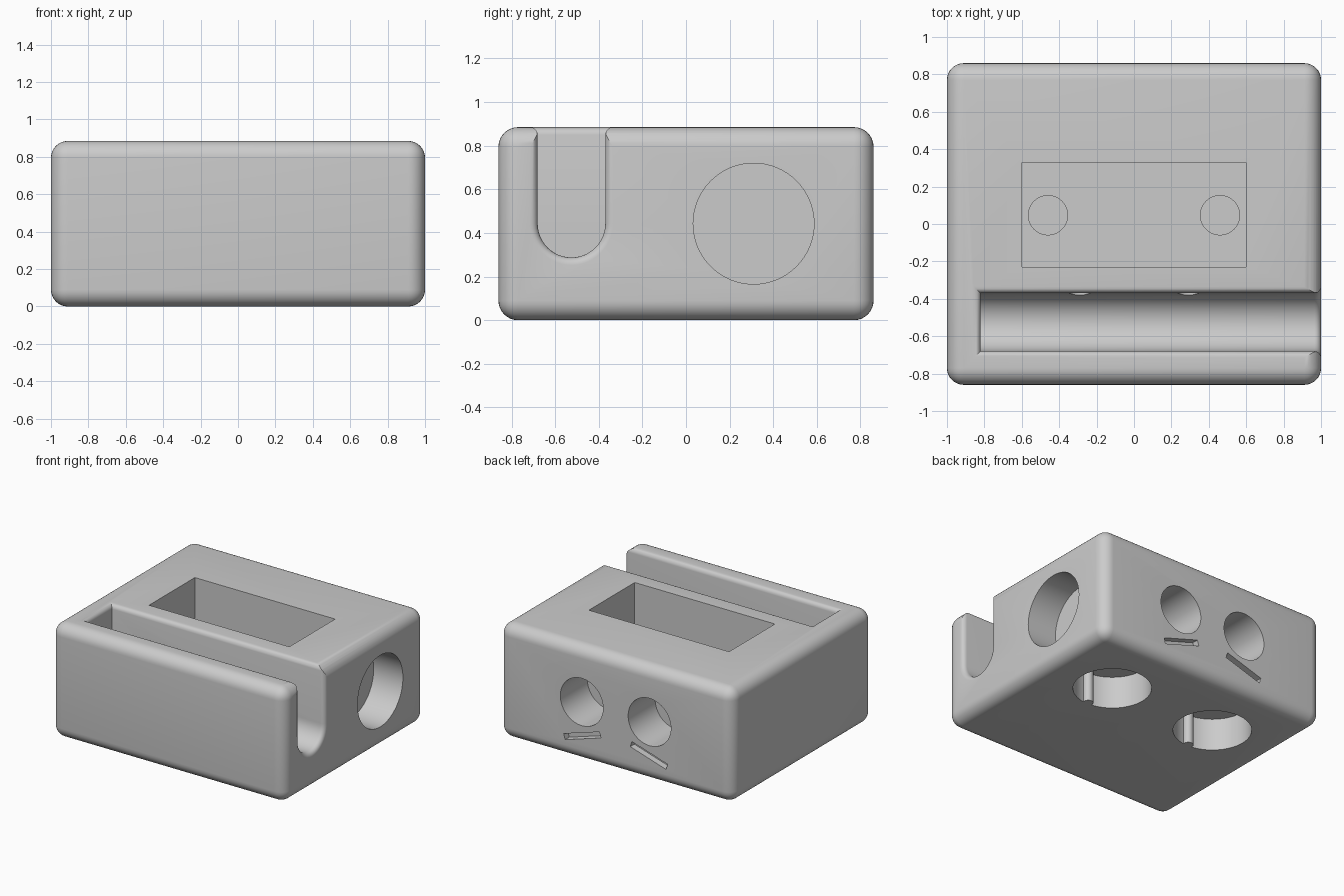
import bpy, bmesh, math
from mathutils import Matrix, Vector

if "Cube" in bpy.data.objects:
    bpy.data.objects.remove(bpy.data.objects["Cube"], do_unlink=True)

H = 0.885          # block height
MID = H / 2

grey = bpy.data.materials.new("plain_grey")
grey.use_nodes = True
grey.diffuse_color = (0.6, 0.6, 0.6, 1)
grey.node_tree.nodes["Principled BSDF"].inputs["Base Color"].default_value = (0.6, 0.6, 0.6, 1)


def make_object(name, bm):
    bmesh.ops.recalc_face_normals(bm, faces=bm.faces)
    mesh = bpy.data.meshes.new(name)
    bm.to_mesh(mesh)
    bm.free()
    mesh.materials.append(grey)
    obj = bpy.data.objects.new(name, mesh)
    bpy.context.collection.objects.link(obj)
    return obj


def box(name, center, size, tilt=0):
    bm = bmesh.new()
    bmesh.ops.create_cube(bm, size=1, matrix=Matrix.Translation(center)
                          @ Matrix.Rotation(tilt, 4, 'Y') @ Matrix.Diagonal((*size, 1)))
    return make_object(name, bm)


def cylinder(name, start, end, radius, sides=64):
    a, b = Vector(start), Vector(end)
    turn = (b - a).to_track_quat('Z', 'Y').to_matrix().to_4x4()
    bm = bmesh.new()
    bmesh.ops.create_cone(bm, cap_ends=True, segments=sides, radius1=radius, radius2=radius,
                          depth=(b - a).length, matrix=Matrix.Translation((a + b) / 2) @ turn)
    return make_object(name, bm)


def slot_cutter():
    """U-shaped channel whose top rim and open end flare out in a small fillet."""
    y_mid, radius, fillet, x_closed = -0.525, 0.155, 0.035, -0.82
    flare = [(fillet * (1 - math.cos(t)), H - fillet + fillet * math.sin(t))
             for t in [i * math.pi / 10 for i in range(6)]]
    flare.append((fillet, H + 0.1))

    def ring(x, grow, closed=False):
        r = radius + grow
        left = [(-r - f, z, f) for f, z in reversed(flare)]
        arc = [(-r * math.cos(i * math.pi / 24), MID - r * math.sin(i * math.pi / 24), 0)
               for i in range(25)]
        right = [(r + f, z, f) for f, z in flare]
        return [(x - (f if closed else 0), y_mid + y, z) for y, z, f in left + arc + right]

    rings = [ring(x_closed, 0, True)]
    for i in range(6):
        t = i * math.pi / 10
        rings.append(ring(1 - fillet + fillet * math.sin(t), fillet * (1 - math.cos(t))))
    rings.append(ring(1.1, fillet))

    bm = bmesh.new()
    rows = [[bm.verts.new(p) for p in r] for r in rings]
    n = len(rows[0])
    for a, b in zip(rows, rows[1:]):
        for i in range(n):
            j = (i + 1) % n
            bm.faces.new((a[i], a[j], b[j], b[i]))
    # End caps as strips between matching points on each side
    for row in (rows[0], rows[-1]):
        for i in range(n // 2):
            quad = [row[i], row[i + 1], row[n - 2 - i], row[n - 1 - i]]
            bm.faces.new(list(dict.fromkeys(quad)))
    return make_object("slot_cutter", bm)


# Rounded block
block = box("block", (0, 0, MID), (2, 1.72, H))
bevel = block.modifiers.new("rounding", 'BEVEL')
bevel.width, bevel.segments = 0.09, 8

# Channel, pocket and side socket
cutters = [slot_cutter(),
           box("pocket_cutter", (0, 0.05, 0.7), (1.2, 0.56, 0.64)),
           cylinder("side_socket_cutter", (0.75, 0.31, MID), (1.1, 0.31, MID), 0.277)]

# Mirrored holes on the back, the base, the pocket floor and the channel wall
for s in (-1, 1):
    cutters += [
        cylinder("back_hole_cutter", (s * 0.29, 0.53, 0.46), (s * 0.29, 1, 0.46), 0.183),
        cylinder("base_socket_cutter", (s * 0.46, 0.31, -0.1), (s * 0.46, 0.31, 0.25), 0.277),
        cylinder("floor_hole_cutter", (s * 0.46, 0.047, 0.31), (s * 0.46, 0.047, 0.5), 0.105),
        cylinder("wire_hole_cutter", (s * 0.29, -0.45, MID), (s * 0.29, -0.2, MID), 0.055, 32),
        box("back_slit_cutter", (s * 0.285, 0.87, 0.2), (0.32, 0.12, 0.045), s * 0.3),
    ]

for c in cutters:
    c.hide_render = True
    cut = block.modifiers.new(c.name, 'BOOLEAN')
    cut.operation, cut.solver, cut.object = 'DIFFERENCE', 'EXACT', c

# Bake the cuts and drop the cutters
bpy.context.view_layer.update()
baked = bpy.data.meshes.new_from_object(block.evaluated_get(bpy.context.evaluated_depsgraph_get()))
block.modifiers.clear()
block.data = baked
for c in cutters:
    bpy.data.objects.remove(c, do_unlink=True)

# Thin ribs on the base socket walls
parts = [block]
for side, s in (("right", -1), ("left", 1)):
    parts.append(cylinder(side + "_socket_rib", (s * 0.46, 0.045, 0), (s * 0.46, 0.045, 0.26), 0.037, 24))

for p in parts:
    bpy.ops.object.select_all(action='DESELECT')
    p.select_set(True)
    bpy.context.view_layer.objects.active = p
    bpy.ops.object.shade_smooth_by_angle(angle=math.radians(30))
